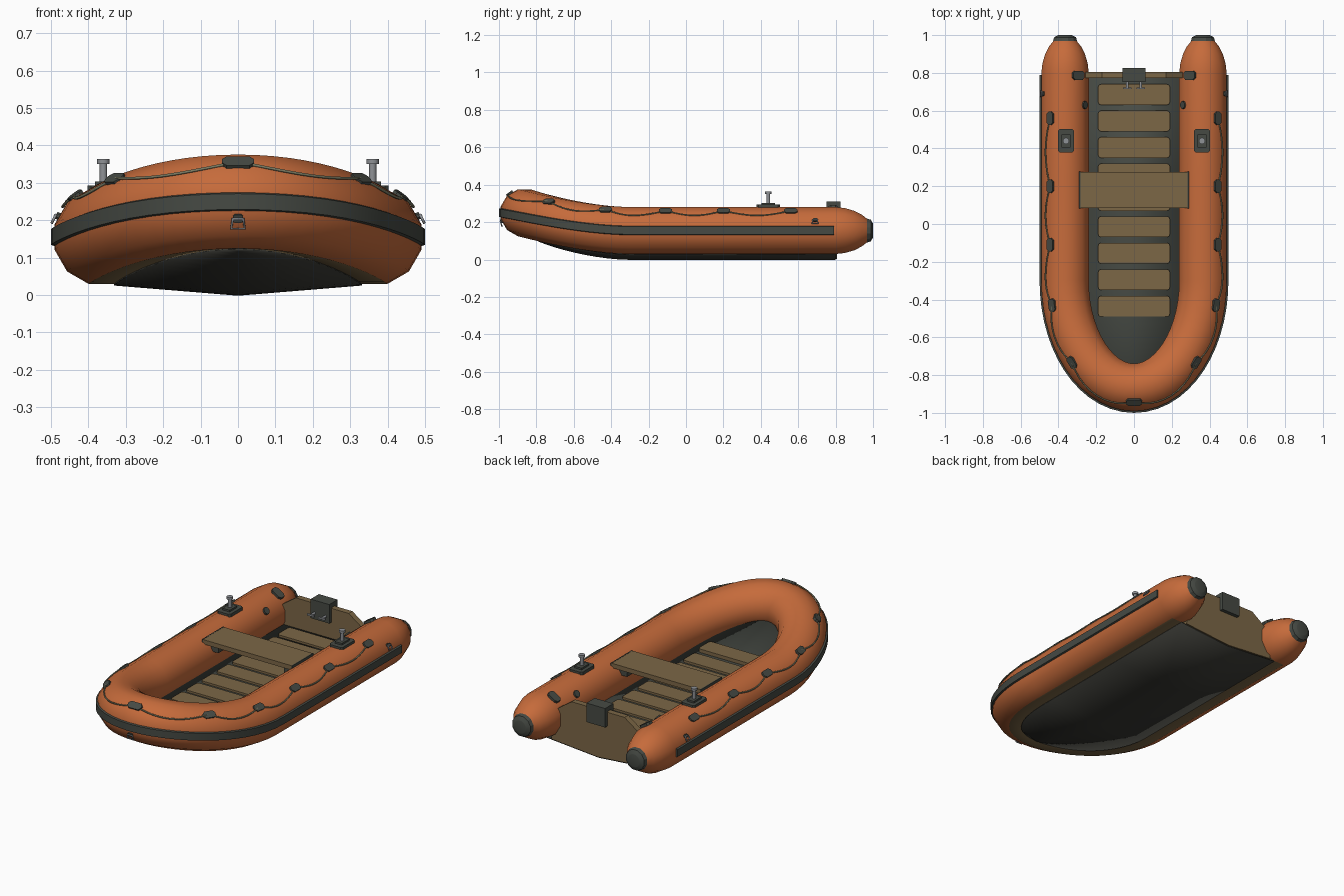
import bpy, bmesh, math
from mathutils import Vector, Matrix

if "Cube" in bpy.data.objects:
    bpy.data.objects.remove(bpy.data.objects["Cube"])


def material(name, hex_code):
    """Flat material from an sRGB hex string."""
    srgb = [int(hex_code[i:i + 2], 16) / 255 for i in (0, 2, 4)]
    lin = [c / 12.92 if c < 0.04 else ((c + 0.055) / 1.055) ** 2.4 for c in srgb]
    m = bpy.data.materials.new(name)
    m.use_nodes = True
    m.diffuse_color = (*lin, 1)
    m.node_tree.nodes["Principled BSDF"].inputs["Base Color"].default_value = (*lin, 1)
    return m


ORANGE = material("orange_rubber", "c66b3b")
GREY = material("dark_grey_rubber", "464a44")
WOOD = material("brown_wood", "7c6746")
BLACK = material("black_hull", "373732")
METAL = material("steel", "8f9296")
ROPE = material("rope_green", "7d7d64")

# Overall layout: tube centreline is a U with an elliptical bow that sweeps up
HALF, BOW, BEND, STRAIGHT, R, MID = 0.365, 0.565, -0.3, 1.1, 0.13, 0.155


def rise(y):
    return 0.095 * max(0, (BEND - y) / BOW) ** 1.7


def frame(t):
    """Centre and outward normal; t is 0 at the bow, +-1 at the bend, +-2 at the stern."""
    side, a = (1 if t >= 0 else -1), abs(t)
    if a >= 1:
        return Vector((side * HALF, BEND + (a - 1) * STRAIGHT, MID)), Vector((side, 0, 0))
    th = (1 - a) * math.pi / 2
    y = BEND - BOW * math.sin(th)
    n = Vector((side * math.cos(th) / HALF, -math.sin(th) / BOW, 0)).normalized()
    return Vector((side * HALF * math.cos(th), y, MID + rise(y))), n


def at(t, out, up):
    p, n = frame(t)
    return p + n * out + Vector((0, 0, up))


def polar(t, deg, r):
    a = math.radians(deg)
    return at(t, r * math.cos(a), r * math.sin(a))


def finish(name, bm, *mats, smooth=None):
    bmesh.ops.recalc_face_normals(bm, faces=bm.faces)
    me = bpy.data.meshes.new(name)
    bm.to_mesh(me)
    bm.free()
    ob = bpy.data.objects.new(name, me)
    bpy.context.collection.objects.link(ob)
    for m in mats:
        me.materials.append(m)
    if smooth:
        bpy.ops.object.select_all(action="DESELECT")
        ob.select_set(True)
        bpy.context.view_layer.objects.active = ob
        bpy.ops.object.shade_smooth_by_angle(angle=math.radians(smooth))
    return ob


def loft(rows, closed=True, caps=True):
    """Bridge rows of points; returns the bmesh."""
    bm = bmesh.new()
    vs = [[bm.verts.new(p) for p in row] for row in rows]
    n = len(vs[0])
    for a, b in zip(vs, vs[1:]):
        for i in range(n if closed else n - 1):
            j = (i + 1) % n
            bm.faces.new((a[i], a[j], b[j], b[i])).material_index = 0
    if caps:
        bm.faces.new(vs[0])
        bm.faces.new(vs[-1])
    return bm


def box(name, mat, centre, size, rot=None, bevel=0, segments=1):
    """Box with optionally cut or rounded upright corners."""
    bm = bmesh.new()
    bmesh.ops.create_cube(bm, size=1, matrix=Matrix.Diagonal((*size, 1)))
    if bevel:
        upright = [e for e in bm.edges if abs((e.verts[0].co - e.verts[1].co).z) > size[2] / 2]
        bmesh.ops.bevel(bm, geom=upright, offset=bevel, segments=segments, affect="EDGES", profile=0.5)
    m = Matrix.Translation(centre) @ (rot.to_4x4() if rot else Matrix())
    bmesh.ops.transform(bm, matrix=m, verts=bm.verts)
    return finish(name, bm, mat)


def pin(name, mat, centre, radius, height, rot=None, sides=12):
    bm = bmesh.new()
    m = Matrix.Translation(centre) @ (rot.to_4x4() if rot else Matrix())
    bmesh.ops.create_cone(bm, cap_ends=True, segments=sides, radius1=radius, radius2=radius,
                          depth=height, matrix=m)
    return finish(name, bm, mat, smooth=40)


def surface_rot(t, deg):
    """Axes on the tube: along, around, outward."""
    p, n = frame(t)
    a = math.radians(deg)
    out = n * math.cos(a) + Vector((0, 0, math.sin(a)))
    along = Vector((-n.y, n.x, 0))
    return Matrix((along, out.cross(along), out)).transposed()


def tube_pad(name, t, deg, length, width, thick=0.014, bevel=0.012):
    box(name, GREY, polar(t, deg, 0.129), (length, width, thick), surface_rot(t, deg), bevel)


def wire(name, mat, pts, radius, cyclic=False):
    cu = bpy.data.curves.new(name, "CURVE")
    cu.dimensions = "3D"
    cu.bevel_depth, cu.bevel_resolution = radius, 1
    sp = cu.splines.new("POLY")
    sp.points.add(len(pts) - 1)
    for q, p in zip(sp.points, pts):
        q.co = (*p, 1)
    sp.use_cyclic_u = cyclic
    cu.materials.append(mat)
    bpy.context.collection.objects.link(bpy.data.objects.new(name, cu))


def by_y(y):
    return 1 + (y - BEND) / STRAIGHT


# Inflated U tube with tapering stern cones
BENDS = [i / 14 for i in range(-14, 15)]
STATIONS = [-2, -1.5] + BENDS + [1.5, 2]
TAPER = [(0.85, 0.124), (0.9, 0.109), (0.94, 0.088), (0.97, 0.063)]
ANGLES = [15 + 30 * i for i in range(12)]


def ring(t, r):
    return [polar(t, a, r) for a in ANGLES]


rows = [ring(-by_y(y), r) for y, r in reversed(TAPER)]
rows += [ring(t, R) for t in STATIONS]
rows += [ring(by_y(y), r) for y, r in TAPER]
bm = loft(rows)
for i, f in enumerate(bm.faces):
    # Brown wear strip on the underside, up to the stern cones
    if i % 12 in (7, 8) and f.calc_center_median().y < 0.8 and len(f.verts) == 4:
        f.material_index = 1
finish("inflated_tube", bm, ORANGE, WOOD, smooth=40)

# Rubbing strake around the outside
strake = [(0.115, -0.028), (0.135, -0.021), (0.135, 0.021), (0.115, 0.028)]
ends = by_y(0.79)
rows = [[at(t, o, h) for o, h in strake] for t in [-ends] + BENDS + [ends]]
finish("rubbing_strake", loft(rows), GREY, smooth=25)

# V hull below and floor above, spanning between the tube sides
hull_rows, floor_rows = [], []
for t in [2, 1.5] + [i / 14 for i in range(14, -1, -1)]:
    left, right = polar(t, 255, R), polar(-t, 255, R)
    if t == 0:
        right = left.copy()
    keel = (left + right) / 2 - Vector((0, 0, 0.027 * left.x / 0.33))
    hull_rows.append([left, keel, right])
    floor_left = at(t, -0.11, -0.05)
    floor_rows.append([floor_left, Vector((-floor_left.x, floor_left.y, floor_left.z))])
for name, part, mat in (("hull_bottom", hull_rows, BLACK), ("floor", floor_rows, GREY)):
    bm = loft(part, closed=False, caps=False)
    bmesh.ops.remove_doubles(bm, verts=bm.verts, dist=0.0005)
    ob = finish(name, bm, mat, smooth=30)
    ob.modifiers.new("thickness", "SOLIDIFY").thickness = 0.004

# Floor slats
for i in range(9):
    y = 0.685 - 0.14 * i
    box("floor_slat", WOOD, (0, y, 0.107 + rise(y - 0.05)), (0.38, 0.11, 0.02), bevel=0.015, segments=2)

# Bench seat on side brackets
box("seat", WOOD, (0, 0.18, 0.257), (0.57, 0.19, 0.026))
for s in (-1, 1):
    box("seat_bracket", GREY, (s * 0.25, 0.18, 0.222), (0.08, 0.12, 0.05))
    box("seat_end_trim", GREY, (s * 0.287, 0.18, 0.257), (0.006, 0.194, 0.028))

# Transom board with cut corners and V bottom
outline = [(0, 0.004), (0.3, 0.029), (0.27, 0.21), (0.17, 0.28)]
outline += [(-x, z) for x, z in reversed(outline[1:])]
bm = loft([[Vector((x, y, z)) for x, z in outline] for y in (0.772, 0.806)])
finish("transom", bm, WOOD)

# Motor mount plates and clamps
box("motor_plate_back", GREY, (0, 0.816, 0.255), (0.12, 0.022, 0.11))
box("motor_plate_front", GREY, (0, 0.762, 0.255), (0.12, 0.022, 0.11))
box("motor_plate_cap", GREY, (0, 0.789, 0.297), (0.12, 0.076, 0.026))
sideways = Matrix.Rotation(math.pi / 2, 3, "X")
for s in (-1, 1):
    pin("clamp_screw", METAL, (s * 0.035, 0.74, 0.235), 0.007, 0.04, sideways)
    box("clamp_handle", METAL, (s * 0.035, 0.719, 0.235), (0.045, 0.007, 0.01))

# Fittings repeated on both sides
for s in (-1, 1):
    # Stern cone caps
    cap = [ring(s * by_y(y), r) for y, r in ((0.968, 0.066), (0.988, 0.06), (0.999, 0.04), (1.0, 0.036))]
    finish("tube_end_cap", loft(cap), GREY, smooth=25)
    # Rowlocks
    x = s * 0.36
    box("rowlock_base", GREY, (x, 0.44, 0.284), (0.085, 0.125, 0.018), bevel=0.01)
    box("rowlock_block", GREY, (x, 0.44, 0.297), (0.045, 0.07, 0.012))
    pin("rowlock_pin", METAL, (x, 0.44, 0.325), 0.01, 0.05)
    pin("rowlock_head", METAL, (x, 0.44, 0.357), 0.017, 0.014)
    # Transom brackets and air valves
    tube_pad("transom_bracket", s * by_y(0.787), 122, 0.048, 0.07, 0.02)
    t = s * by_y(0.63)
    pin("air_valve", GREY, polar(t, 143, 0.13), 0.02, 0.014, surface_rot(t, 143))

# Grab line with its pads
pads = [0, 0.51, 0.864, by_y(-0.11), by_y(0.2), by_y(0.56)]
pads = [-t for t in reversed(pads[1:])] + pads
for t in pads:
    tube_pad("line_pad", t, 53, 0.085 if t == 0 else 0.07, 0.04)
line = []
for a, b in zip(pads, pads[1:]):
    for i in range(10):
        f = i / 10
        line.append(polar(a + (b - a) * f, 53 - 15 * math.sin(math.pi * f), 0.132))
line.append(polar(pads[-1], 53, 0.132))
wire("grab_line", ROPE, line, 0.004)


# Towing ring at the bow and lifting rings at the stern quarters
def ring_fitting(name, t, deg, size):
    tube_pad(name + "_pad", t, deg, size, size * 0.8, 0.012, 0.005)
    rot = surface_rot(t, deg)
    base = polar(t, deg, 0.136)
    corners = [(-0.5, 0), (0.5, 0), (0.65, -1), (-0.65, -1)]
    wire(name, METAL, [base + rot @ Vector((u * size, v * size, 0)) for u, v in corners], 0.004, True)


ring_fitting("tow_ring", 0, -20, 0.028)
for s in (-1, 1):
    ring_fitting("stern_ring", s * by_y(0.69), 26, 0.024)
